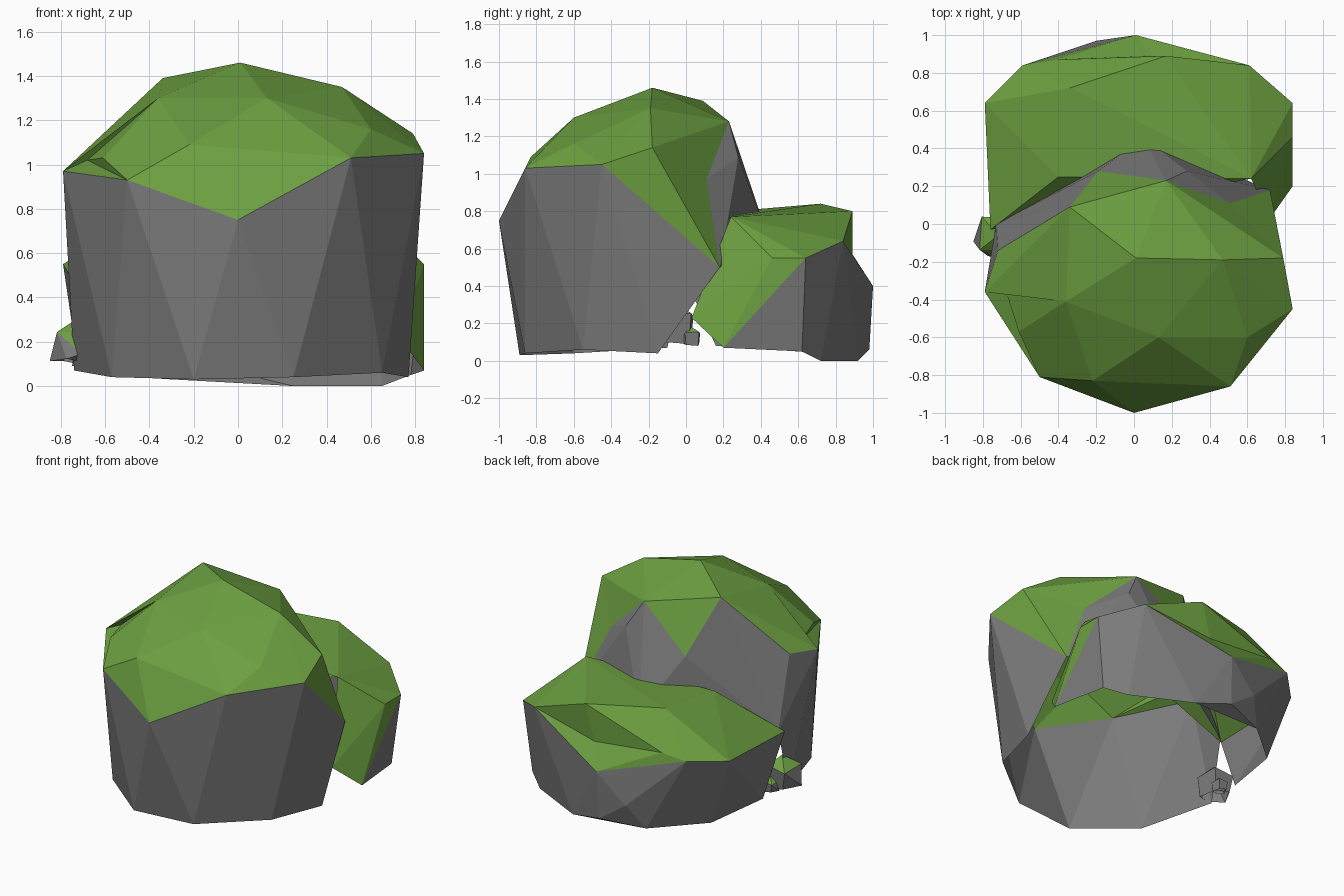
import bpy
import bmesh
from mathutils import Vector

cube = bpy.data.objects.get("Cube")
if cube:
    bpy.data.objects.remove(cube, do_unlink=True)


def make_material(name, color):
    material = bpy.data.materials.new(name)
    material.use_nodes = True
    material.diffuse_color = color
    shader = material.node_tree.nodes["Principled BSDF"]
    shader.inputs["Base Color"].default_value = color
    shader.inputs["Roughness"].default_value = 1
    return material


stone_grey = make_material("stone grey", (.2, .2, .2, 1))
moss_green = make_material("moss green", (.15, .35, .052, 1))


def press_dent(bm, point):
    """Merge the two faces nearest the point and fold them in to meet it."""
    point = Vector(point)
    bm.faces.ensure_lookup_table()
    nearest = sorted(bm.faces, key=lambda f: (f.calc_center_median() - point).length)
    patch = bmesh.ops.dissolve_faces(bm, faces=nearest[:2])["region"]
    centre = bmesh.ops.poke(bm, faces=patch)["verts"][0]
    centre.co = point
    return centre


def build_boulder(name, stone_points, moss_points, open_side, dents=()):
    """Faceted shell; a face is mossy when all its corners lie in the moss cap."""
    bm = bmesh.new()
    for point in stone_points:
        bm.verts.new(point)
    moss = {bm.verts.new(point) for point in moss_points}
    hull = bmesh.ops.convex_hull(bm, input=list(bm.verts))
    unused = set(hull["geom_interior"]) | set(hull["geom_unused"])
    spare = [v for v in unused if isinstance(v, bmesh.types.BMVert) and v.is_valid]
    moss -= set(spare)
    bmesh.ops.delete(bm, geom=spare, context="VERTS")
    for dent in dents:
        moss.add(press_dent(bm, dent))
    bmesh.ops.recalc_face_normals(bm, faces=list(bm.faces))
    for face in bm.faces:
        face.material_index = int(all(v in moss for v in face.verts))
        face.smooth = False
    # the underside and the side buried in the neighbour stay open
    buried = [f for f in bm.faces if f.normal.dot(Vector(open_side)) > .5]
    bmesh.ops.delete(bm, geom=buried, context="FACES")
    mesh = bpy.data.meshes.new(name)
    bm.to_mesh(mesh)
    bm.free()
    mesh.materials.append(stone_grey)
    mesh.materials.append(moss_green)
    boulder = bpy.data.objects.new(name, mesh)
    bpy.context.collection.objects.link(boulder)


# Tall boulder at the front: foot and back in stone, crown in moss
build_boulder(
    "front_boulder",
    stone_points=[
        (-.74, -.1, .07), (-.57, -.6, .04), (-.2, -.89, .03), (.25, -.86, .04),
        (.65, -.55, .06), (.77, -.15, .04), (.62, .04, .1), (-.4, .12, .1),
        (.28, .28, 1.09), (.05, .46, .6), (-.73, 0, .5),
    ],
    moss_points=[
        # moss edge
        (-.79, -.36, .97), (-.5, -.81, .93), (0, -1, .75), (.51, -.86, 1.03),
        (.84, -.45, 1.05), (.72, .18, .5), (-.19, .28, 1), (-.72, -.14, 1),
        # crown
        (.79, -.18, 1.14), (.6, -.6, 1.16), (.13, -.6, 1.3), (-.22, -.83, 1.09),
        (-.61, -.57, 1.03), (-.36, -.41, 1.3), (.01, -.18, 1.46),
        (.47, -.19, 1.35), (-.34, .09, 1.39), (.17, .23, 1.28),
    ],
    open_side=(0, .5, -.85),
    dents=[(.51, .11, .97), (-.68, -.35, 1.02)],
)

# Low boulder behind it, its moss running down the inner side
build_boulder(
    "rear_boulder",
    stone_points=[
        (-.2, .97, .2), (0, .98, .06), (.25, .92, 0), (-.3, .88, .03),
        (.65, .72, 0), (.78, .62, .05), (.25, .72, 0), (-.62, .6, .05),
        (-.72, .16, .08),
    ],
    moss_points=[
        # moss edge
        (-.79, .64, .55), (-.59, .84, .57), (-.42, .87, .6), (.01, 1, .4),
        (.61, .84, .64), (.84, .64, .55), (.84, .46, .55), (.84, .2, .07),
        (-.76, -.03, .5),
        # cap and inner side
        (.72, .03, .23), (.62, .24, .77), (-.4, .25, .8),
        (-.34, .72, .84), (.17, .89, .8),
    ],
    open_side=(0, -.9, -.6),
    dents=[(.1, .89, .55)],
)

# Pebbles beside the boulders, sharing one faceted shape
FOOT = [(-1, -.3, -.8), (-.4, .8, -.8), (.6, .7, -1), (.7, -.6, -.9), (-.3, -1, -.7)]
CAP = [(-.7, -.7, .4), (-.6, .9, .3), (.7, .8, .5), (.8, -.7, .4), (.2, 0, 1),
       (.3, -1.1, -.5)]


def build_pebble(name, center, radius):
    def place(points):
        return [Vector(center) + Vector(p) * radius for p in points]
    build_boulder(name, place(FOOT), place(CAP), open_side=(0, 0, -.6))


build_pebble("large_pebble", (-.74, -.06, .2), .11)
build_pebble("small_pebble", (-.7, .03, .13), .05)
